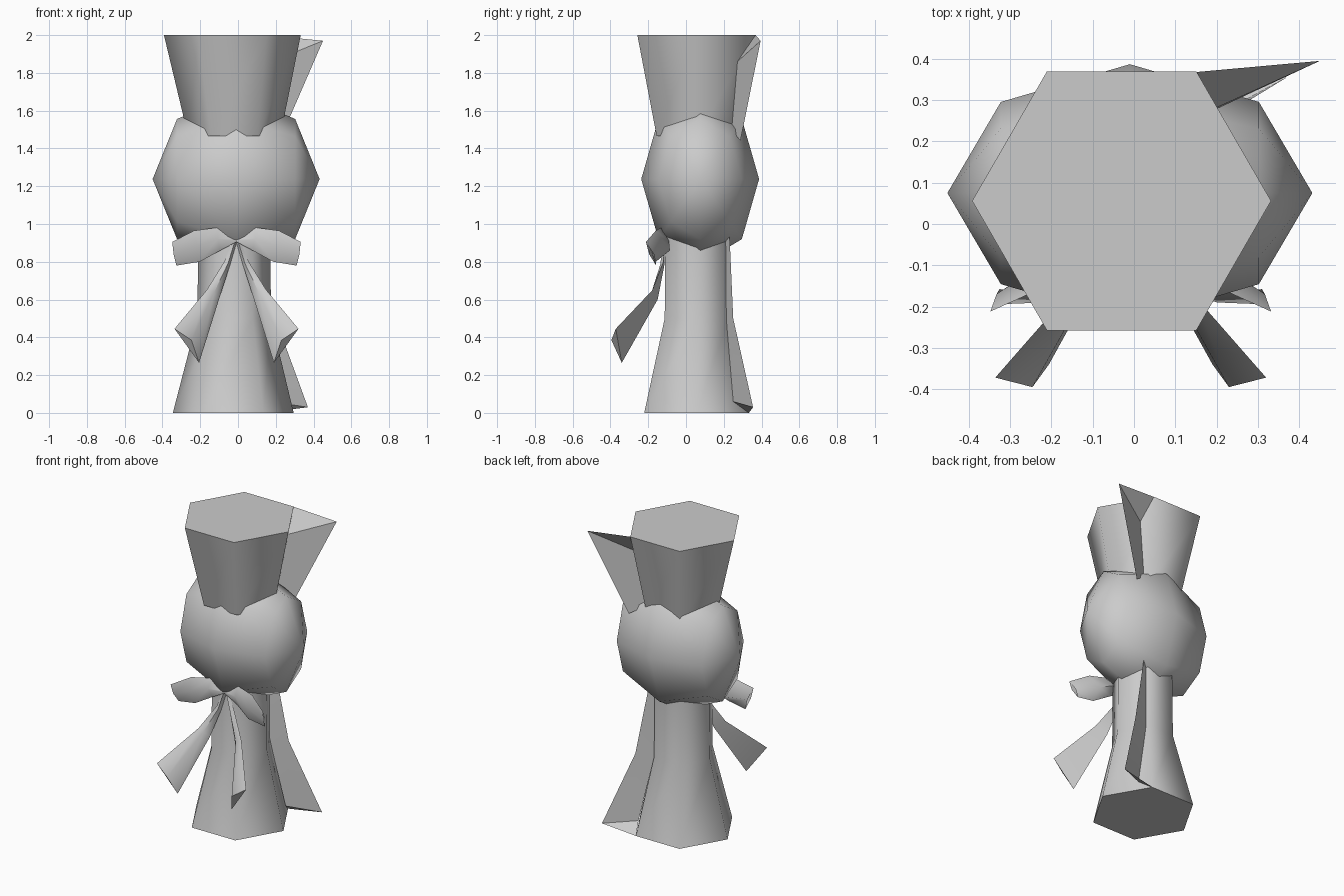
import bpy, bmesh, math

cube = bpy.data.objects.get("Cube")
if cube:
    bpy.data.objects.remove(cube, do_unlink=True)

grey = bpy.data.materials.new("plain_grey")
GREY = (0.6, 0.6, 0.6, 1)
grey.use_nodes = True
grey.diffuse_color = GREY
grey.node_tree.nodes["Principled BSDF"].inputs["Base Color"].default_value = GREY


def finish(name, bm, angle=60):
    bmesh.ops.recalc_face_normals(bm, faces=bm.faces)
    me = bpy.data.meshes.new(name)
    bm.to_mesh(me)
    bm.free()
    me.materials.append(grey)
    ob = bpy.data.objects.new(name, me)
    bpy.context.collection.objects.link(ob)
    bpy.ops.object.select_all(action='DESELECT')
    ob.select_set(True)
    bpy.context.view_layer.objects.active = ob
    bpy.ops.object.shade_smooth_by_angle(angle=math.radians(angle))


def loft(name, rows, closed=False, caps=False, angle=60):
    """Skin matching rows of points with quads."""
    bm = bmesh.new()
    vr = [[bm.verts.new(p) for p in row] for row in rows]
    n = len(rows[0])
    for a, b in zip(vr, vr[1:]):
        for i in range(n if closed else n - 1):
            j = (i + 1) % n
            bm.faces.new((a[i], a[j], b[j], b[i]))
    if caps:
        bm.faces.new(vr[0])
        bm.faces.new(vr[-1])
    bmesh.ops.remove_doubles(bm, verts=bm.verts, dist=0.0005)
    finish(name, bm, angle)


def hexagon(r, z, cx, cy=0.056):
    return [(cx + r * math.cos(math.radians(60 * i)),
             cy + r * math.sin(math.radians(60 * i)), z) for i in range(6)]


# Gathered wrapper ends, six-sided and flaring away from the body
loft("lower_wrapper", [hexagon(0.32, 0, -0.025), hexagon(0.195, 0.5, -0.02),
                       hexagon(0.19, 0.97, -0.02)], closed=True, caps=True, angle=65)
loft("upper_wrapper", [hexagon(0.244, 1.465, -0.02),
                       hexagon(0.362, 2.0, -0.03)], closed=True, caps=True, angle=65)

# Faceted round body with its poles on the x axis
bm = bmesh.new()
bmesh.ops.create_uvsphere(bm, u_segments=8, v_segments=4, radius=1)
for v in bm.verts:
    x, y, z = v.co
    v.co = (z * 0.442 - 0.01, y * 0.312 + 0.075, x * 0.45 + 1.238)
finish("body", bm)

# Loose wrapper edges standing off the sides: rows of (root, free edge)
loft("upper_seam_flap", [
    [(0.15, 0.368, 2.0), (0.45, 0.395, 1.97)],
    [(0.178, 0.272, 1.86), (0.45, 0.395, 1.97)],
    [(0.12, 0.24, 1.5), (0.22, 0.288, 1.44)],
], angle=30)
loft("lower_seam_flap", [
    [(0.135, 0.333, 0.0), (0.37, 0.355, 0.03)],
    [(0.175, 0.25, 0.06), (0.37, 0.355, 0.03)],
    [(0.083, 0.213, 0.5), (0.198, 0.25, 0.5)],
    [(0.083, 0.21, 0.95), (0.115, 0.23, 0.95)],
], angle=30)

# Bow, one side defined and reflected for the other (x measured from the knot)
LOOP = [
    [(0.0, -0.13, 0.92), (0.0, -0.14, 0.915), (0.0, -0.13, 0.905), (0.0, -0.11, 0.91)],
    [(0.095, -0.13, 0.982), (0.10, -0.16, 0.92), (0.085, -0.13, 0.86), (0.10, -0.09, 0.91)],
    [(0.225, -0.16, 0.965), (0.21, -0.19, 0.885), (0.195, -0.16, 0.80), (0.20, -0.085, 0.86)],
    [(0.340, -0.212, 0.905), (0.333, -0.195, 0.84), (0.318, -0.158, 0.78), (0.325, -0.17, 0.84)],
]
TAIL = [
    [(0.015, -0.11, 0.92), (0.005, -0.125, 0.92), (0.0, -0.11, 0.90)],
    [(0.065, -0.12, 0.80), (0.045, -0.135, 0.79), (0.035, -0.115, 0.78)],
    [(0.158, -0.178, 0.65), (0.118, -0.182, 0.64), (0.093, -0.15, 0.60)],
    [(0.328, -0.372, 0.445), (0.238, -0.395, 0.385), (0.198, -0.34, 0.265)],
]
for side, s in (("left", 1), ("right", -1)):
    for part, rows, caps in (("bow_loop", LOOP, False), ("bow_tail", TAIL, True)):
        loft(f"{side}_{part}", [[(s * x - 0.008, y, z) for x, y, z in row] for row in rows],
             closed=True, caps=caps)
